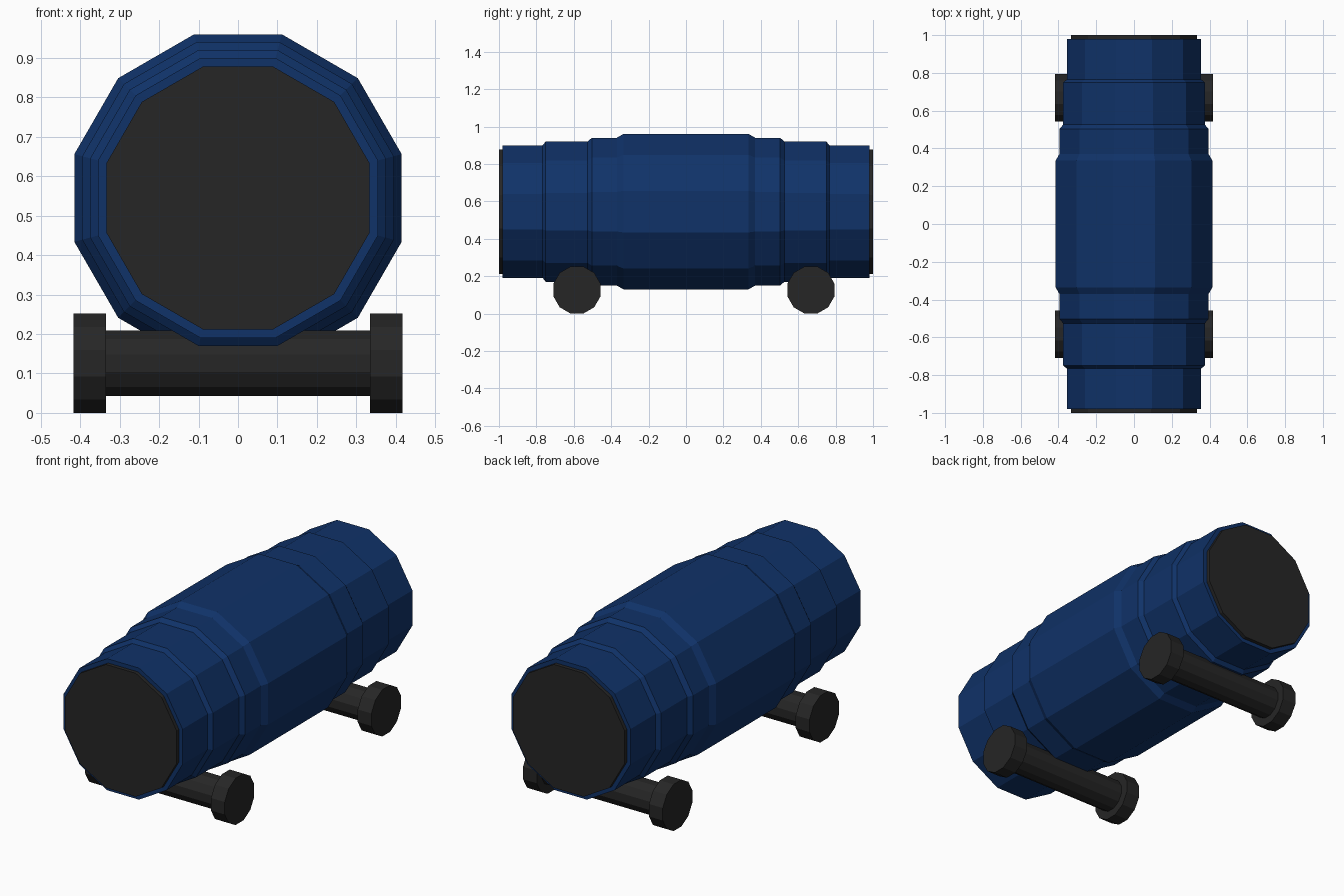
import bpy, bmesh, math

if "Cube" in bpy.data.objects:
    bpy.data.objects.remove(bpy.data.objects["Cube"])

SIDES = 12
BODY_Z = 0.545


def material(name, rgb):
    m = bpy.data.materials.new(name)
    m.diffuse_color = (*rgb, 1)
    m.use_nodes = True
    m.node_tree.nodes["Principled BSDF"].inputs["Base Color"].default_value = m.diffuse_color
    return m


blue = material("navy blue", (0.005, 0.032, 0.14))
black = material("matte black", (0.019, 0.019, 0.019))


def lathe(name, profile, axis, centre, mat):
    """Closed 12-sided solid from (position, apothem) pairs along 'x' or 'y'."""
    bm = bmesh.new()
    rings = []
    for pos, apothem in profile:
        r = apothem / math.cos(math.pi / SIDES)
        ring = []
        for i in range(SIDES):
            a = 2 * math.pi * (i + 0.5) / SIDES
            u, v = r * math.cos(a), r * math.sin(a)
            ring.append(bm.verts.new((u, pos, v) if axis == 'y' else (pos, u, v)))
        rings.append(ring)
    for a, b in zip(rings, rings[1:]):
        for i in range(SIDES):
            j = (i + 1) % SIDES
            bm.faces.new((a[i], a[j], b[j], b[i]))
    bm.faces.new(rings[0])
    bm.faces.new(rings[-1])
    bmesh.ops.recalc_face_normals(bm, faces=bm.faces)
    mesh = bpy.data.meshes.new(name)
    bm.to_mesh(mesh)
    bm.free()
    mesh.materials.append(mat)
    ob = bpy.data.objects.new(name, mesh)
    ob.location = centre
    bpy.context.collection.objects.link(ob)
    return ob


# Stepped barrel body, mirrored front to back
half = [(0.335, 0.415), (0.37, 0.395), (0.503, 0.395), (0.526, 0.375),
        (0.75, 0.375), (0.766, 0.355), (0.98, 0.355)]
profile = [(-y, r) for y, r in reversed(half)] + half
lathe("barrel_body", profile, 'y', (0, 0, BODY_Z), blue)

# Dark end caps
for label, s in (("front", -1), ("back", 1)):
    lathe(label + "_end_cap", [(s * 0.97, 0.333), (s * 1.0, 0.333)], 'y',
          (0, 0, BODY_Z), black)

# Axles with a wheel on each end
for label, y in (("front", -0.583), ("back", 0.668)):
    centre = (0, y, 0.126)
    lathe(label + "_axle", [(-0.34, 0.083), (0.34, 0.083)], 'x', centre, black)
    for side, s in (("left", -1), ("right", 1)):
        lathe(f"{label}_{side}_wheel", [(s * 0.335, 0.126), (s * 0.417, 0.126)],
              'x', centre, black)
